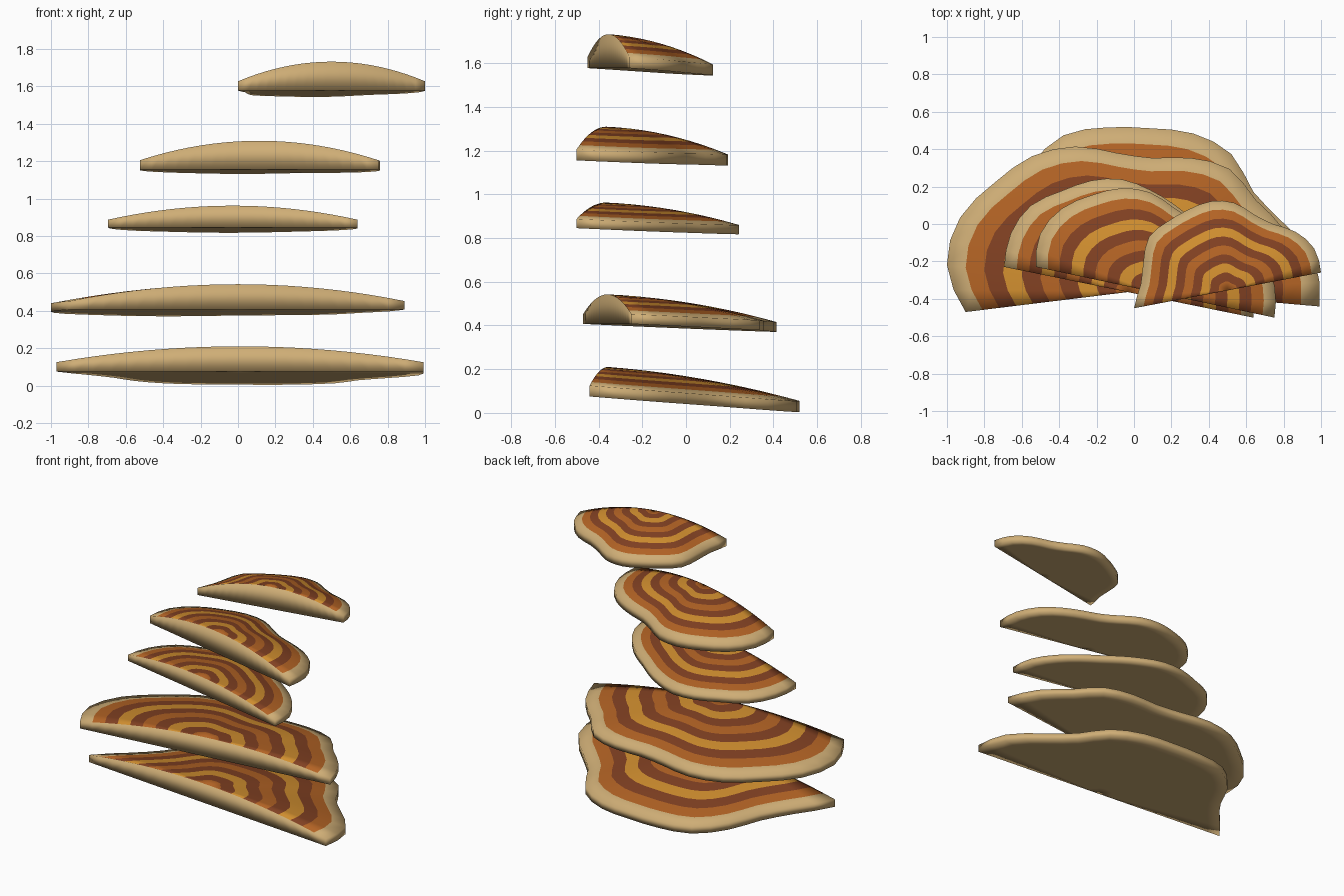
import bpy, bmesh, math

if "Cube" in bpy.data.objects:
    bpy.data.objects.remove(bpy.data.objects["Cube"])


def material(name, rgb):
    m = bpy.data.materials.new(name)
    m.diffuse_color = (*rgb, 1)
    m.use_nodes = True
    m.node_tree.nodes["Principled BSDF"].inputs["Base Color"].default_value = m.diffuse_color
    return m


CREAM, BROWN, ORANGE, GOLD = range(4)
MATS = [material("cream", (0.62, 0.42, 0.18)),
        material("dark_brown", (0.22, 0.052, 0.016)),
        material("rust_orange", (0.45, 0.125, 0.018)),
        material("golden", (0.63, 0.27, 0.028))]

# growth bands from the centre outwards, and the ring radii between them
BANDS = [ORANGE, BROWN, GOLD, BROWN, ORANGE, BROWN, GOLD, BROWN, ORANGE, CREAM]
RINGS = [0.1, 0.2, 0.3, 0.4, 0.5, 0.6, 0.7, 0.8, 0.9, 1.0]
SEGS = 24


def outline(radii, u):
    """Smooth radius at u (0..1) along the half-round edge."""
    n = len(radii) - 1
    i = min(int(u * n), n - 1)
    f = u * n - i
    b, c = radii[i], radii[i + 1]
    a = radii[i - 1] if i > 0 else 2 * b - c
    d = radii[i + 2] if i + 2 <= n else 2 * c - b
    return b + 0.5 * f * (c - a + f * (2 * a - 5 * b + 4 * c - d
                                       + f * (3 * (b - c) + d - a)))


def shelf(name, x, y, z, turn, slope, rim, dome, radii):
    bm = bmesh.new()

    # matching fans of rings for the domed top and the flat underside
    def sheet(height):
        rows = [[bm.verts.new((0, 0, height(0)))] * (SEGS + 1)]
        for r in RINGS:
            row = []
            for s in range(SEGS + 1):
                t = math.pi * s / SEGS
                q = r * outline(radii, s / SEGS)
                d = q * math.sin(t)
                row.append(bm.verts.new((q * math.cos(t), d, height(r) - slope * d)))
            rows.append(row)
        return rows

    def face(vs, mat):
        f = bm.faces.new(list(dict.fromkeys(vs)))
        f.material_index = mat
        f.smooth = True

    top = sheet(lambda r: rim + dome * (1 - r * r))
    low = sheet(lambda r: 0)
    for k, band in enumerate(BANDS):
        for s in range(SEGS):
            face((top[k][s], top[k + 1][s], top[k + 1][s + 1], top[k][s + 1]), band)
            face((low[k][s], low[k][s + 1], low[k + 1][s + 1], low[k + 1][s]), CREAM)
        # flat cut side
        for e in (0, SEGS):
            face((top[k][e], top[k + 1][e], low[k + 1][e], low[k][e]), CREAM)
    # outer rim
    for s in range(SEGS):
        face((top[-1][s], low[-1][s], low[-1][s + 1], top[-1][s + 1]), CREAM)
    bmesh.ops.recalc_face_normals(bm, faces=bm.faces)

    me = bpy.data.meshes.new(name)
    bm.to_mesh(me)
    bm.free()
    for m in MATS:
        me.materials.append(m)
    ob = bpy.data.objects.new(name, me)
    ob.location = (x, y, z)
    ob.rotation_euler.z = math.radians(turn)
    bpy.context.collection.objects.link(ob)


# five stacked bracket shelves; edge radii every 15 degrees from right to left
shelf("shelf_bottom", 0.01, -0.355, 0.075, -5, 0.081, 0.05, 0.085,
      [.985, .97, .865, .82, .89, .893, .87, .885, .915, .875, .82, .86, .985])
shelf("shelf_second", 0.0, -0.36, 0.407, 7, 0.045, 0.045, 0.09,
      [.897, .87, .814, .83, .775, .72, .745, .835, .905, .945, 1.01, 1.01, .907])
shelf("shelf_middle", -0.028, -0.365, 0.845, -11.5, 0.048, 0.042, 0.075,
      [.68, .655, .60, .55, .52, .53, .56, .605, .63, .65, .70, .705, .68])
shelf("shelf_fourth", 0.113, -0.365, 1.155, -12, 0.045, 0.05, 0.104,
      [.652, .64, .60, .53, .47, .44, .465, .535, .585, .62, .67, .69, .652])
shelf("shelf_top", 0.5, -0.355, 1.577, 10.8, 0.07, 0.05, 0.105,
      [.509, .515, .48, .43, .43, .47, .485, .48, .488, .508, .476, .465, .509])
